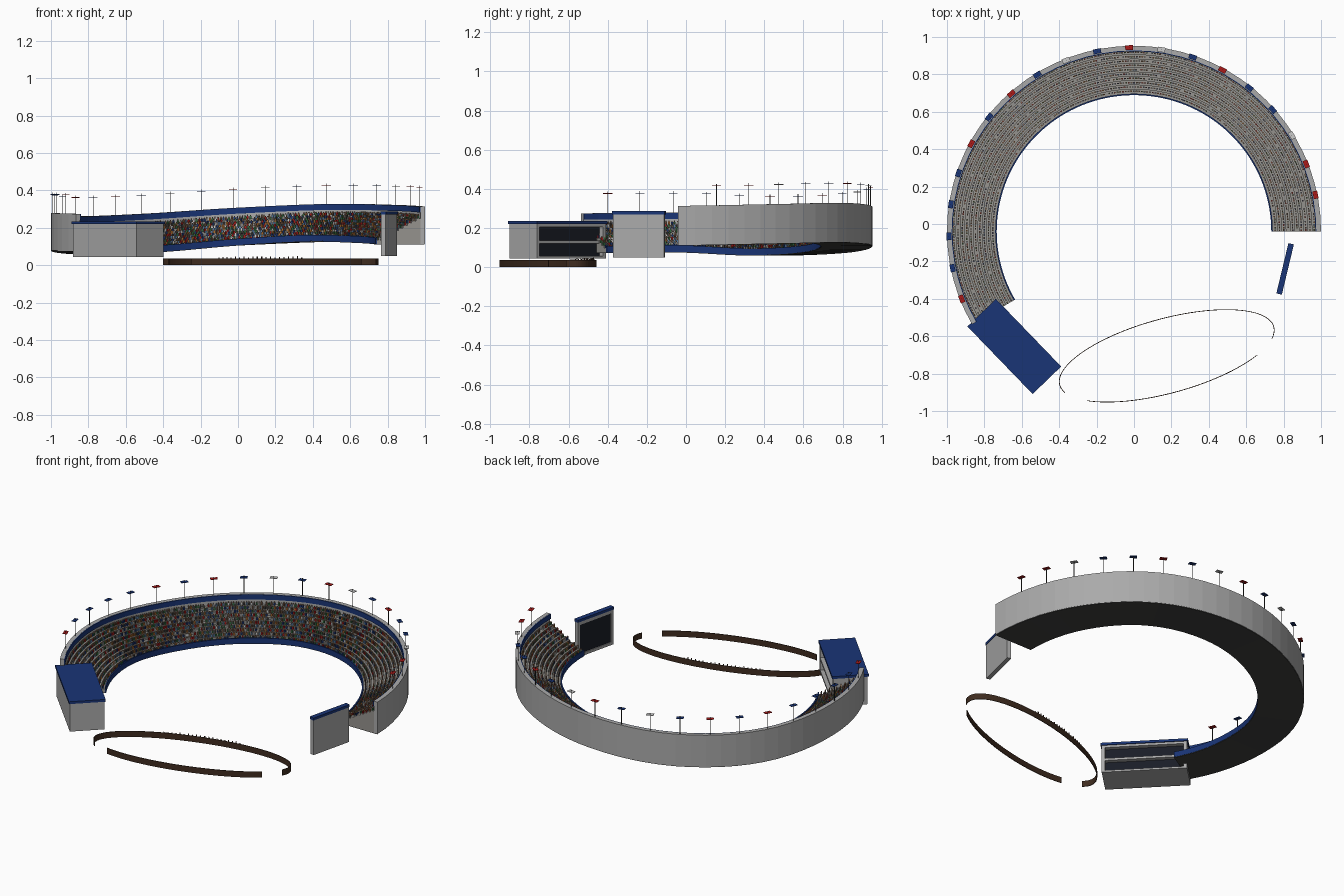
import bpy, bmesh, math, random
from mathutils import Matrix, Vector

if "Cube" in bpy.data.objects:
    bpy.data.objects.remove(bpy.data.objects["Cube"])

random.seed(4)


def mat(name, r, g, b):
    m = bpy.data.materials.new(name)
    m.diffuse_color = (r, g, b, 1)
    m.use_nodes = True
    m.node_tree.nodes["Principled BSDF"].inputs["Base Color"].default_value = m.diffuse_color
    return m


BLUE = mat("blue", 0.01, 0.035, 0.18)
RED = mat("red", 0.4, 0.01, 0.01)
WHITE = mat("white", 0.75, 0.75, 0.75)
DARK = mat("dark_glass", 0.01, 0.012, 0.02)
CHARCOAL = mat("charcoal", 0.05, 0.05, 0.048)
GREY = mat("light_grey", 0.4, 0.4, 0.4)
SEAT = mat("seat_grey", 0.3, 0.29, 0.27)
WOOD = mat("brown_wood", 0.05, 0.025, 0.014)
SKIN = mat("skin", 0.35, 0.2, 0.12)
SHIRTS = [BLUE, RED, WHITE, CHARCOAL, mat("green", 0.03, 0.15, 0.05),
          mat("orange", 0.45, 0.16, 0.03), mat("brown", 0.13, 0.07, 0.04),
          mat("sky", 0.1, 0.22, 0.4)]


def finish(bm, name, mats, recalc=True):
    if recalc:
        bmesh.ops.recalc_face_normals(bm, faces=bm.faces)
    me = bpy.data.meshes.new(name)
    bm.to_mesh(me)
    bm.free()
    for m in mats:
        me.materials.append(m)
    ob = bpy.data.objects.new(name, me)
    bpy.context.collection.objects.link(ob)
    return ob


def add_box(bm, centre, size, angle=0.0, slot=0):
    m = (Matrix.Translation(centre) @ Matrix.Rotation(angle, 4, 'Z')
         @ Matrix.Diagonal((*size, 1)))
    for v in bmesh.ops.create_cube(bm, size=1, matrix=m)["verts"]:
        for f in v.link_faces:
            f.material_index = slot


def sweep(name, profile, place, t0, t1, steps, material):
    """Carry a closed (offset, height) profile along a curve, capping both ends."""
    bm = bmesh.new()
    rings = [[bm.verts.new(place(t0 + (t1 - t0) * i / steps, r, z)) for r, z in profile]
             for i in range(steps + 1)]
    n = len(profile)
    for a, b in zip(rings, rings[1:]):
        for k in range(n):
            bm.faces.new((a[k], a[(k + 1) % n], b[(k + 1) % n], b[k]))
    bm.faces.new(rings[0])
    bm.faces.new(rings[-1])
    return finish(bm, name, [material])


def rect(r0, r1, z0, z1):
    return [(r0, z0), (r1, z0), (r1, z1), (r0, z1)]


# Stand base height rises and dips gently around the bowl (every 30 degrees)
LEVELS = [.113, .122, .128, .108, .076, .062, .078, .075]


def base(deg):
    x = min(max(deg / 30, 0), 6.999)
    i, t = int(x), x % 1
    p = [LEVELS[min(max(i + k, 0), 7)] for k in (-1, 0, 1, 2)]
    return p[1] + .5 * t * (p[2] - p[0] + t * (2*p[0] - 5*p[1] + 4*p[2] - p[3]
                                              + t * (3*(p[1] - p[2]) + p[3] - p[0])))


def bowl(deg, r, z):
    a = math.radians(deg)
    return Vector((r * math.cos(a), -.04 + .993 * r * math.sin(a), base(deg) + z))


# Grandstand: stepped terraces, outer wall, underside, blue trims
ROWS, R0, DEPTH, Z0, RISE = 10, .742, .0233, .022, .0128
terrace = [(R0, 0)]
for i in range(ROWS):
    terrace += [(R0 + i * DEPTH, Z0 + i * RISE), (R0 + (i + 1) * DEPTH, Z0 + i * RISE)]
terrace += [(R0 + ROWS * DEPTH, 0)]
END = 210
sweep("terraces", terrace, bowl, 0, END, 42, SEAT)
sweep("outer_wall", rect(.975, 1, 0, .2), bowl, 0, END, 42, GREY)
sweep("underside", rect(.736, .998, -.003, 0), bowl, 0, END, 42, CHARCOAL)
sweep("front_parapet", rect(.734, .742, 0, .034), bowl, 0, END, 84, BLUE)
sweep("wall_trim", rect(.97, .975, .168, .199), bowl, 0, END, 42, BLUE)

# Crowd: one body and one head per seat
bm = bmesh.new()
for i in range(ROWS):
    r = R0 + (i + .55) * DEPTH
    count = int(math.radians(END) * r / .0145)
    for k in range(count):
        if random.random() < .05:
            continue
        deg = END * (k + .5) / count + random.uniform(-.1, .1)
        a = math.radians(deg)
        h = random.uniform(.013, .017)
        p = bowl(deg, r, Z0 + i * RISE)
        add_box(bm, p + Vector((0, 0, h / 2)), (.007, .0095, h), a,
                random.randrange(len(SHIRTS)))
        add_box(bm, p + Vector((0, 0, h + .003)), (.005, .005, .006), a, len(SHIRTS))
finish(bm, "crowd", SHIRTS + [SKIN], False)

# Flags on the rim
bm = bmesh.new()
for k, c in enumerate("RRWBBRBWRBWBRBRBBBBR"):
    deg = 11.5 + 10 * k
    p = bowl(deg, .99, .2)
    add_box(bm, p + Vector((0, 0, .055)), (.003, .003, .11), 0, 3)
    a = math.radians(deg + 90)
    add_box(bm, p + Vector((0, 0, .1)), (.042, .026, .003), a, "RBW".index(c))
finish(bm, "rim_flags", [RED, BLUE, WHITE, CHARCOAL])


def building(name, centre, angle, parts):
    """Box parts in local axes: (centre, size, material slot)."""
    bm = bmesh.new()
    for c, s, slot in parts:
        add_box(bm, c, s, 0, slot)
    bm.transform(Matrix.Translation(centre) @ Matrix.Rotation(angle, 4, 'Z'))
    return finish(bm, name, [GREY, BLUE, DARK])


# Viewing box: long axis local x, glazed front on local +y
L, W = .49, .2
building("viewing_box", (-.64, -.655, 0), math.radians(-46), [
    ((0, -.015, .132), (L, W - .03, .176), 0),
    ((0, .07, .132), (L - .03, .004, .17), 2),
    ((-L / 2 + .01, .085, .132), (.02, .03, .176), 0),
    ((L / 2 - .01, .085, .132), (.02, .03, .176), 0),
    ((0, .085, .05), (L, .03, .012), 0),
    ((0, .085, .128), (L, .03, .014), 0),
    ((0, .085, .213), (L, .03, .014), 0),
    ((0, 0, .2275), (L + .012, W + .012, .015), 1)])

# Scoreboard: screen faces the arena on local +y
building("scoreboard", (.808, -.24, 0), math.radians(76.5), [
    ((0, -.003, .16), (.268, .018, .22), 0),
    ((0, .0065, .158), (.236, .003, .18), 2),
    ((-.126, .009, .16), (.016, .008, .22), 0),
    ((.126, .009, .16), (.016, .008, .22), 0),
    ((0, .009, .059), (.268, .008, .018), 0),
    ((0, .009, .26), (.268, .008, .02), 0),
    ((0, 0, .278), (.276, .03, .016), 1)])


# Low fence on a tilted ellipse, with two gaps
def oval(deg, r, z):
    a, tilt = math.radians(deg), math.radians(15.2)
    u, v = (.593 + r) * math.cos(a), (.199 + r) * math.sin(a)
    return Vector((.175 + u * math.cos(tilt) - v * math.sin(tilt),
                   -.705 + u * math.sin(tilt) + v * math.cos(tilt), z))


sweep("long_fence", rect(-.002, .002, 0, .037), oval, -17, 193.7, 64, WOOD)
sweep("short_fence", rect(-.002, .002, 0, .037), oval, -143, -38, 32, WOOD)

# Small pickets standing above the far fence
bm = bmesh.new()
for k in range(20):
    h = random.uniform(.006, .014)
    add_box(bm, oval(68 + 2.4 * k, 0, .035 + h / 2), (.005, .004, h), .2)
finish(bm, "fence_pickets", [WOOD])
